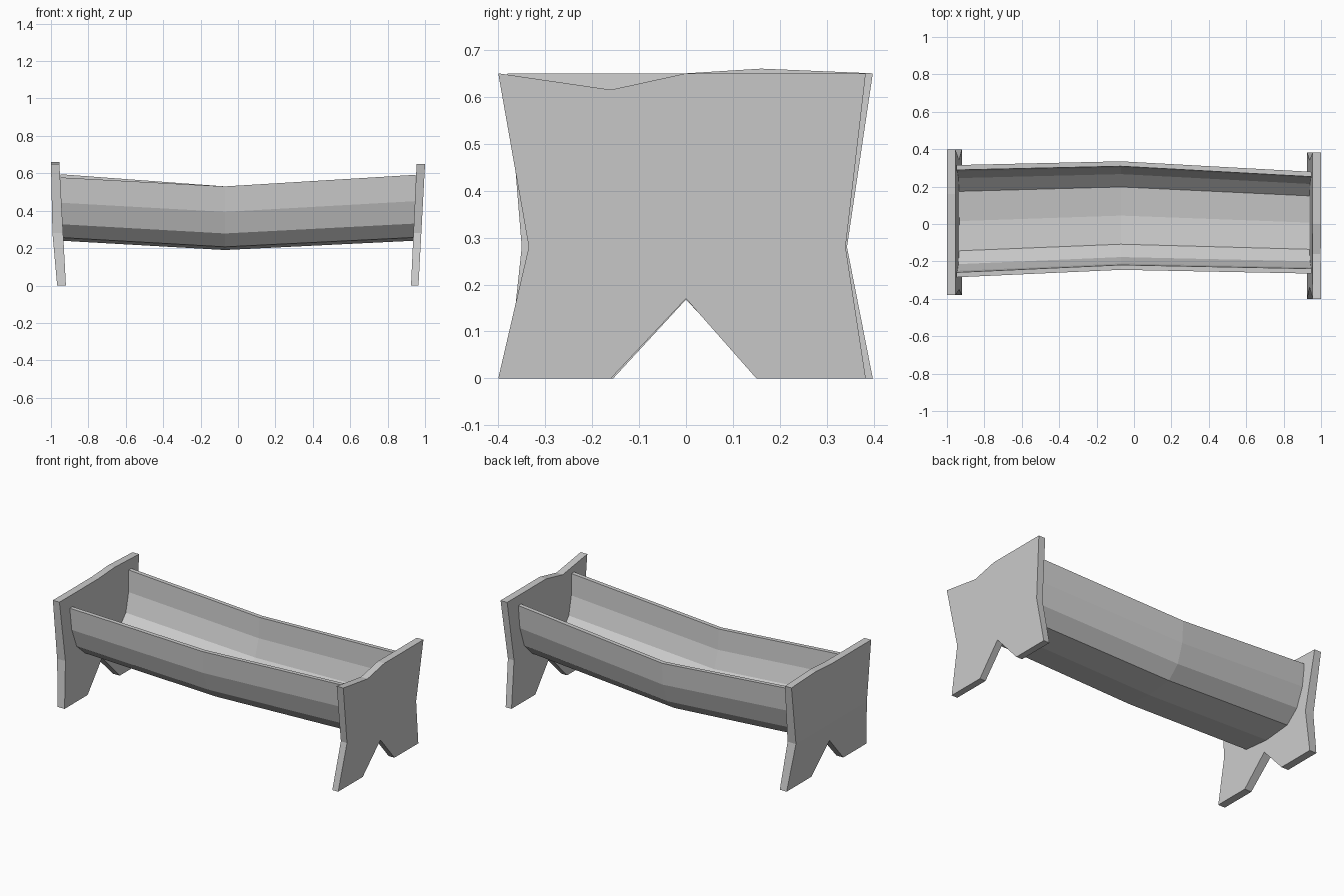
import bpy, bmesh

if "Cube" in bpy.data.objects:
    bpy.data.objects.remove(bpy.data.objects["Cube"])


def finish(bm, name):
    bmesh.ops.recalc_face_normals(bm, faces=bm.faces)
    mesh = bpy.data.meshes.new(name)
    bm.to_mesh(mesh)
    bm.free()
    obj = bpy.data.objects.new(name, mesh)
    bpy.context.collection.objects.link(obj)
    return obj


def lean(z, keys):
    # piecewise-linear x position by height
    for (z0, x0), (z1, x1) in zip(keys, keys[1:]):
        if z <= z1 or (z1, x1) == keys[-1]:
            return x0 + (x1 - x0) * (z - z0) / (z1 - z0)


def end_board(name, profile, inner, outer):
    # notched board outline, extruded and leaned outwards
    bm = bmesh.new()
    face = bm.faces.new([bm.verts.new((0, y, z)) for y, z in profile])
    ext = bmesh.ops.extrude_face_region(bm, geom=[face])
    for v in ext["geom"]:
        if isinstance(v, bmesh.types.BMVert):
            v.co.x = 1
    bmesh.ops.bisect_plane(bm, geom=bm.verts[:] + bm.edges[:] + bm.faces[:],
                           plane_co=(0, 0, 0.28), plane_no=(0, 0, 1))
    for v in bm.verts:
        v.co.x = lean(v.co.z, outer if v.co.x > 0.5 else inner)
    return finish(bm, name)


# End boards
end_board("right_end_board",
          [(-0.4, 0), (-0.16, 0), (0, 0.17), (0.15, 0), (0.383, 0), (0.34, 0.28),
           (0.383, 0.65), (0, 0.65), (-0.16, 0.615), (-0.4, 0.65), (-0.335, 0.28)],
          [(0, 0.925), (0.28, 0.938), (0.65, 0.955)],
          [(0, 0.965), (0.28, 0.98), (0.65, 1.0)])
end_board("left_end_board",
          [(-0.38, 0), (-0.155, 0), (0, 0.168), (0.158, 0), (0.398, 0), (0.343, 0.28),
           (0.398, 0.65), (0.16, 0.66), (0, 0.65), (-0.38, 0.65), (-0.35, 0.28)],
          [(0, -0.92), (0.28, -0.935), (0.65, -0.955)],
          [(0, -0.967), (0.28, -0.992), (0.65, -1.0)])

# Sagging round-bottomed trough: x, centre y, half width, front rim z, back rim z, bottom z
stations = [(-0.95, 0.015, 0.30, 0.578, 0.595, 0.24),
            (-0.07, 0.045, 0.29, 0.53, 0.53, 0.19),
            (0.95, 0.007, 0.272, 0.592, 0.592, 0.24)]
half = [(1, 0), (0.97, 0.4), (0.84, 0.74), (0.58, 0.95)]
arc = [(-a, b) for a, b in half] + [(0, 1)] + half[::-1]
wall = 0.026
bm = bmesh.new()
rings = []
for x, cy, w, front, back, low in stations:
    def section(inset):
        pts = []
        for a, b in arc:
            rim = front if a < 0 else back
            pts.append((x, cy + a * (w - inset), rim - b * (rim - low - inset)))
        return pts
    rings.append([bm.verts.new(p) for p in section(0) + section(wall)[::-1]])
n = len(rings[0])
for r0, r1 in zip(rings, rings[1:]):
    for i in range(n):
        j = (i + 1) % n
        bm.faces.new((r0[i], r0[j], r1[j], r1[i]))
for r in (rings[0], rings[-1]):
    for i in range(n // 2 - 1):
        bm.faces.new((r[i], r[i + 1], r[n - 2 - i], r[n - 1 - i]))
finish(bm, "trough")
